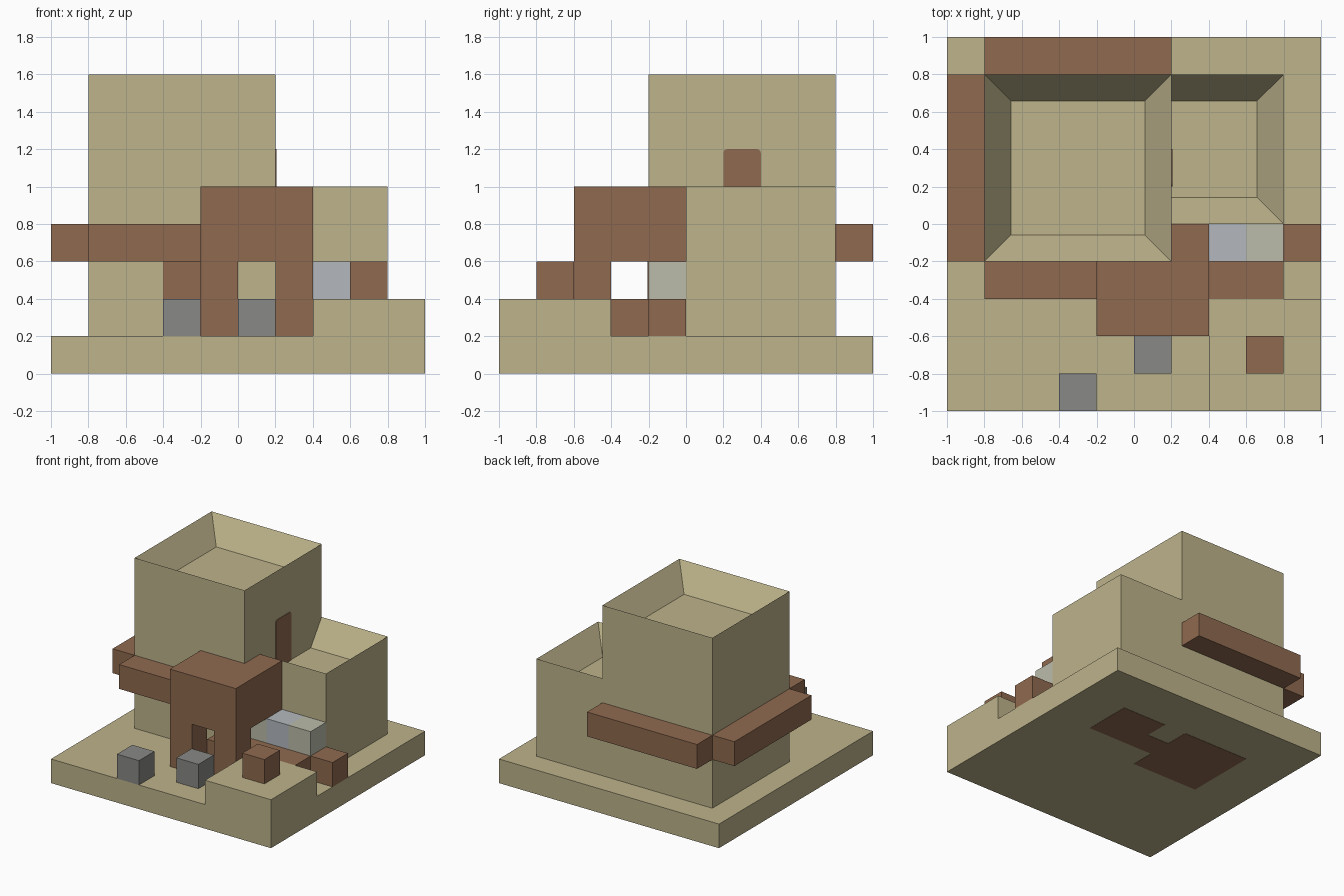
import bpy, bmesh
from mathutils import Vector

cube = bpy.data.objects.get("Cube")
if cube:
    bpy.data.objects.remove(cube, do_unlink=True)

U = 0.2  # block size


def linear(c):
    c /= 255
    return c / 12.92 if c <= 0.04 else ((c + 0.055) / 1.055) ** 2.4


def material(name, *rgb):
    col = [linear(c) for c in rgb] + [1]
    m = bpy.data.materials.new(name)
    m.use_nodes = True
    m.diffuse_color = col
    m.node_tree.nodes["Principled BSDF"].inputs["Base Color"].default_value = col
    return m


SAND = material("sandstone", 189, 179, 139)
WOOD = material("brown wood", 144, 106, 79)
STONE = material("grey stone", 136, 136, 134)
BLUE = material("pale blue glass", 180, 185, 190)
PALE = material("pale grey glass", 187, 188, 170)


def finish(name, bm, mat):
    bmesh.ops.recalc_face_normals(bm, faces=bm.faces)
    me = bpy.data.meshes.new(name)
    bm.to_mesh(me)
    bm.free()
    me.materials.append(mat)
    ob = bpy.data.objects.new(name, me)
    bpy.context.collection.objects.link(ob)
    return ob


def box_mesh(lo, hi):
    lo, hi = Vector(lo), Vector(hi)
    bm = bmesh.new()
    bmesh.ops.create_cube(bm, size=1)
    for v in bm.verts:
        v.co = [(lo[i] + hi[i]) / 2 + v.co[i] * (hi[i] - lo[i]) for i in range(3)]
    return bm


def box(name, mat, lo, hi):
    return finish(name, box_mesh(lo, hi), mat)


def block(name, mat, x, y, z):
    """Single cube placed by its lowest corner."""
    return box(name, mat, (x, y, z), (x + U, y + U, z + U))


def walled_block(name, lo, hi):
    """Solid block with a sunken flat roof inside a parapet."""
    bm = box_mesh(lo, hi)
    top = max(bm.faces, key=lambda f: f.calc_center_median().z)
    bmesh.ops.inset_region(bm, faces=[top], thickness=U)
    bmesh.ops.translate(bm, verts=top.verts, vec=(0, 0, -U))
    return finish(name, bm, SAND)


# Ground and raised terrace
box("ground", SAND, (-1, -1, 0.002), (1, 1, 0.2))
box("terrace", SAND, (0.4, -1, 0.2), (1, -0.4, 0.4))

# Wooden floors seen from underneath
box("large_room_floor", WOOD, (-0.6, 0, 0), (0, 0.6, 0.006))
box("passage_floor", WOOD, (0, 0.2, 0), (0.2, 0.4, 0.006))
box("small_room_floor", WOOD, (0.2, 0.2, 0), (0.6, 0.6, 0.006))

# Main building
walled_block("tower", (-0.8, -0.2, 0.2), (0.2, 0.8, 1.6))
walled_block("side_building", (0, 0, 0.2), (0.8, 0.8, 1))

# Doors as thin plates; the roof door has eased top corners
box("front_door", WOOD, (-0.4, -0.205, 0.2), (-0.2, -0.2, 0.6))
bm = box_mesh((0.2, 0.2, 0.8), (0.205, 0.4, 1.2))
corners = [e for e in bm.edges if all(v.co.z > 1.1 for v in e.verts)
           and abs(e.verts[0].co.x - e.verts[1].co.x) > 0.001]
bmesh.ops.bevel(bm, geom=corners, offset=0.02, segments=3, affect='EDGES', profile=0.5)
finish("roof_door", bm, WOOD)

# Beams round the tower
box("back_beam", WOOD, (-0.8, 0.8, 0.6), (0.2, 1, 0.8))
box("side_beam", WOOD, (-1, -0.2, 0.6), (-0.8, 0.8, 0.8))
box("front_beam", WOOD, (-0.8, -0.4, 0.6), (-0.2, -0.2, 0.8))

# Porch: roof, return beside the tower and two front posts
box("porch_roof", WOOD, (-0.2, -0.6, 0.6), (0.4, -0.2, 1))
box("porch_return", WOOD, (0.2, -0.2, 0.6), (0.4, 0, 1))
for side, x in (("right", -0.2), ("left", 0.2)):
    box(side + "_porch_post", WOOD, (x, -0.6, 0.2), (x + U, -0.4, 0.6))

# Low wooden bench with glass blocks behind
box("bench", WOOD, (0, -0.4, 0.2), (0.8, -0.2, 0.4))
box("glass_base", WOOD, (0.2, -0.2, 0.2), (0.8, 0, 0.4))
for i, mat in enumerate((PALE, BLUE, PALE)):
    block("glass_block_%d" % (i + 1), mat, 0.2 + i * U, -0.2, 0.4)

# Loose crates and stones
block("side_crate", WOOD, 0.8, -0.2, 0.2)
block("terrace_crate", WOOD, 0.6, -0.8, 0.4)
block("front_stone", STONE, -0.4, -1, 0.2)
block("doorway_stone", STONE, 0, -0.8, 0.2)
